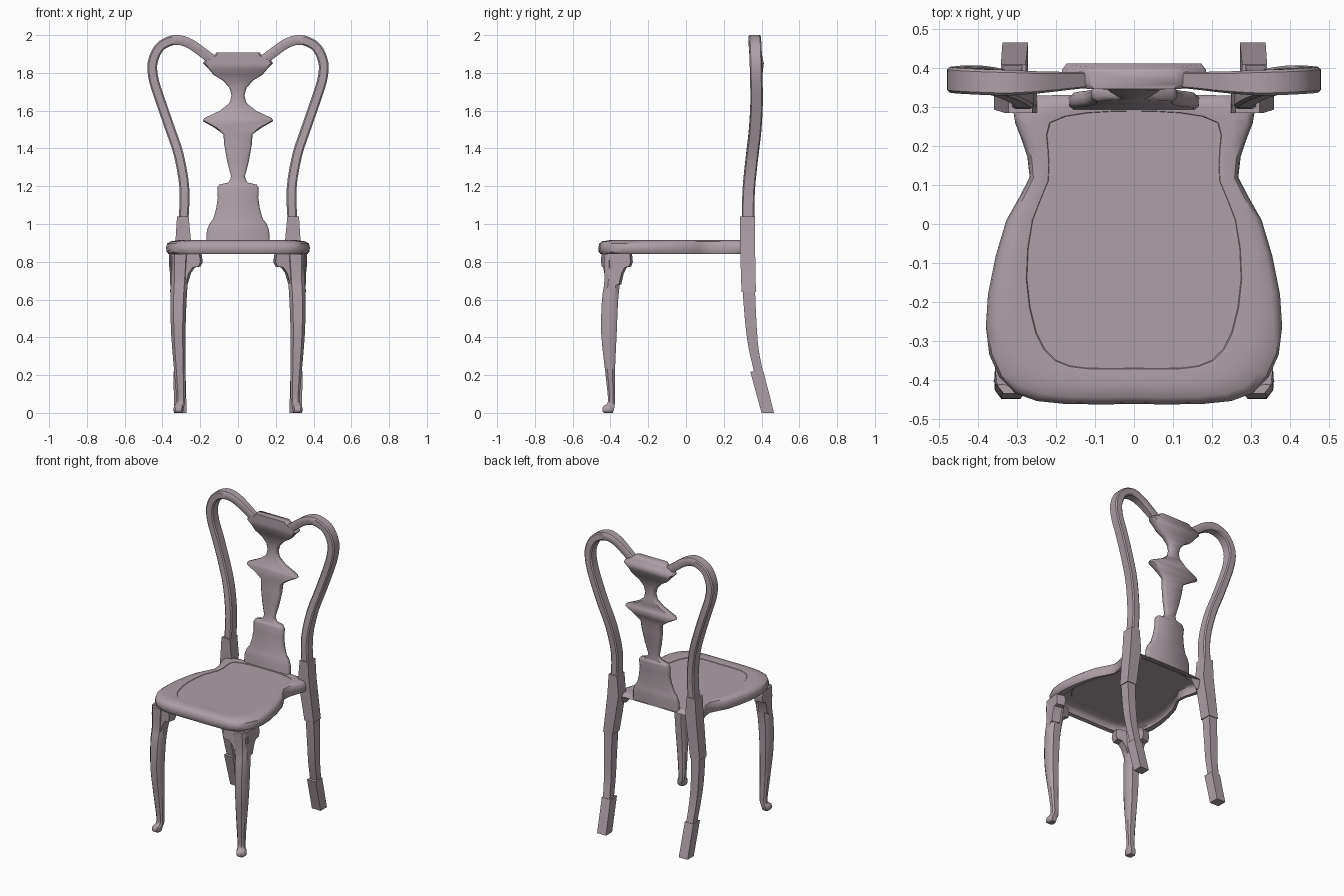
import bpy, math
from mathutils import Vector

if "Cube" in bpy.data.objects:
    bpy.data.objects.remove(bpy.data.objects["Cube"])

# Dull mauve-brown wood
wood = bpy.data.materials.new("wood")
wood.diffuse_color = (.42, .35, .385, 1)
wood.use_nodes = True
wood.node_tree.nodes["Principled BSDF"].inputs["Base Color"].default_value = wood.diffuse_color


def spline(pts, n):
    """Catmull-Rom through points of any dimension."""
    pts = [Vector(p) for p in pts]
    out = []
    for i in range(len(pts) - 1):
        a = pts[max(i - 1, 0)]
        b, c = pts[i], pts[i + 1]
        d = pts[min(i + 2, len(pts) - 1)]
        for k in range(n):
            t = k / n
            out.append(0.5 * (2 * b + (c - a) * t + (2 * a - 5 * b + 4 * c - d) * t * t
                              + (3 * b - a - 3 * c + d) * t ** 3))
    return out + [pts[-1]]


def loft(name, rings, mirror=True, cap_start=True, angle=40):
    """Skin a list of closed rings, optionally mirrored across x = 0."""
    n = len(rings[0])
    verts = [tuple(v) for r in rings for v in r]
    faces = [(i * n + j, i * n + (j + 1) % n, (i + 1) * n + (j + 1) % n, (i + 1) * n + j)
             for i in range(len(rings) - 1) for j in range(n)]
    faces.append(tuple(range((len(rings) - 1) * n, len(rings) * n)))
    if cap_start:
        faces.append(tuple(reversed(range(n))))
    me = bpy.data.meshes.new(name)
    me.from_pydata(verts, [], faces)
    me.materials.append(wood)
    ob = bpy.data.objects.new(name, me)
    bpy.context.collection.objects.link(ob)
    bpy.ops.object.select_all(action='DESELECT')
    ob.select_set(True)
    bpy.context.view_layer.objects.active = ob
    bpy.ops.object.mode_set(mode='EDIT')
    bpy.ops.mesh.select_all(action='SELECT')
    bpy.ops.mesh.normals_make_consistent(inside=False)
    bpy.ops.object.mode_set(mode='OBJECT')
    bpy.ops.object.shade_smooth_by_angle(angle=math.radians(angle))
    if mirror:
        ob.modifiers.new("mirror", 'MIRROR')
    return ob


def box_rings(stations):
    """Stations (x, y, z, half_x, half_y) to square horizontal rings."""
    return [[(x + sx * hx, y + sy * hy, z) for sx, sy in ((-1, -1), (1, -1), (1, 1), (-1, 1))]
            for x, y, z, hx, hy in stations]


def round_rings(stations):
    """Stations (x, y, z, half_x, half_y) to softened square rings."""
    sec = [(1, .5), (.6, 1), (-.6, 1), (-1, .5), (-1, -.5), (-.6, -1), (.6, -1), (1, -.5)]
    return [[(x + u * hx, y + v * hy, z) for u, v in sec] for x, y, z, hx, hy in stations]


# Seat: rounded rim blending from the outline to the inner panel line
outer = [(0, -.462), (.18, -.462), (.305, -.435), (.372, -.335), (.375, -.18), (.328, .01),
         (.268, .12), (.29, .22), (.31, .29), (.25, .33), (0, .33)]
inner = [(0, -.37), (.12, -.37), (.20, -.35), (.25, -.28), (.275, -.14), (.26, .01),
         (.22, .11), (.22, .19), (.215, .26), (.12, .285), (0, .29)]


def full(half):
    h = spline(half, 2)
    return h + [Vector((-p.x, p.y)) for p in reversed(h[1:-1])]


def seat_ring(t, z):
    ring = []
    for a, b in zip(full(outer), full(inner)):
        p = a.lerp(b, t)
        thin = a.y > .3 and abs(a.x) < .26   # the back edge is a thin board
        ring.append((p.x, p.y, max(z, .893) if thin else z))
    return ring


loft("seat", [seat_ring(t, z) for t, z in
              ((.45, .842), (.12, .84), (.02, .852), (0, .875), (.05, .896), (.2, .908),
               (.6, .914), (.98, .911), (1, .908))], mirror=False, cap_start=False)

# Front cabriole legs with turned-out toes: x, y, z, half_x, half_y
leg = [(.305, -.385, .84, .05, .05), (.31, -.39, .70, .045, .042), (.315, -.402, .60, .043, .043),
       (.316, -.408, .42, .038, .041), (.308, -.402, .22, .03, .026), (.303, -.395, .09, .024, .019),
       (.305, -.397, .05, .024, .02), (.312, -.408, .035, .026, .03), (.316, -.413, .012, .027, .03),
       (.314, -.41, 0, .02, .022)]
loft("front_leg", round_rings(spline(leg, 3)))

# Scrolled knee brackets spreading from each front corner under the seat
prof = [(-.02, .845), (1, .845), (1.04, .80), (.97, .775), (.76, .77), (.62, .74), (.5, .68),
        (.1, .67), (-.06, .78)]


def bracket(name, corner, end, inward):
    c, e = Vector(corner), Vector(end)
    loft(name, [[(*(c + (e - c) * u + Vector(inward) * k), z) for u, z in prof] for k in (0, 1)])


bracket("knee_bracket_front", (.352, -.408), (.205, -.448), (-.012, .055))
bracket("knee_bracket_side", (.352, -.412), (.366, -.298), (-.055, .012))

# Back legs: curved shaft, splayed foot block and square joint block
loft("back_leg", box_rings(spline([(.325, .332, .66, .03, .033), (.325, .343, .48, .028, .03),
                                   (.318, .358, .34, .026, .026), (.31, .388, .20, .025, .023)], 3)))
loft("back_foot", box_rings([(.31, .375, .22, .032, .035), (.305, .433, 0, .033, .033)]))
loft("stile_block", box_rings([(.292, .325, 1.04, .031, .04), (.29, .325, .91, .041, .04),
                               (.325, .332, .64, .035, .038)]))

# Hooped back stiles: path of x, y, z swept with a bevelled bar section
path = spline([(.29, .328, 1.0), (.283, .332, 1.18), (.312, .35, 1.36), (.358, .366, 1.5),
               (.41, .374, 1.65), (.445, .372, 1.76), (.453, .37, 1.85), (.42, .367, 1.93),
               (.365, .364, 1.967), (.31, .363, 1.974), (.25, .364, 1.952), (.19, .367, 1.91),
               (.13, .37, 1.865)], 3)
section = [(-1, -.8), (-.7, -1), (.7, -1), (1, -.8), (1, .8), (.7, 1), (-.7, 1), (-1, .8)]
rings = []
for i, p in enumerate(path):
    t = path[min(i + 1, len(path) - 1)] - path[max(i - 1, 0)]
    nrm = Vector((t.z, 0, -t.x)).normalized()
    f = min(1, .6 + (len(path) - 1 - i) / 24)
    rings.append([p + nrm * (.026 * u) + Vector((0, .033 * f * v, 0)) for u, v in section])
loft("back_hoop", rings)

# Vase-shaped centre splat: z, half width
shape = [(.90, .168), (.965, .165), (1.0, .152), (1.03, .13), (1.08, .116), (1.14, .107),
         (1.19, .11), (1.208, .10), (1.22, .05), (1.25, .036), (1.33, .057), (1.42, .073),
         (1.475, .077), (1.51, .125), (1.545, .187), (1.56, .18), (1.60, .095), (1.64, .045),
         (1.68, .034), (1.72, .045), (1.76, .08), (1.79, .13), (1.82, .155), (1.85, .185),
         (1.865, .178), (1.89, .13), (1.907, .115)]


def lean(z):
    """Splat centre y and half thickness at height z."""
    keys = [(.9, .313, .02), (1.2, .335, .02), (1.5, .368, .02), (1.75, .378, .022), (1.85, .38, .032),
            (1.92, .372, .025)]
    for a, b in zip(keys, keys[1:]):
        if z <= b[0]:
            k = (z - a[0]) / (b[0] - a[0])
            return a[1] + (b[1] - a[1]) * k, a[2] + (b[2] - a[2]) * k


rings = []
for z, w in shape:
    y, h = lean(z)
    e = max(w - .012, w * .7)
    rings.append([(x, y + v * h, z) for x, v in
                  ((-w, -.5), (-e, -1), (e, -1), (w, -.5), (w, .5), (e, 1), (-e, 1), (-w, .5))])
loft("splat", rings, mirror=False, angle=55)
